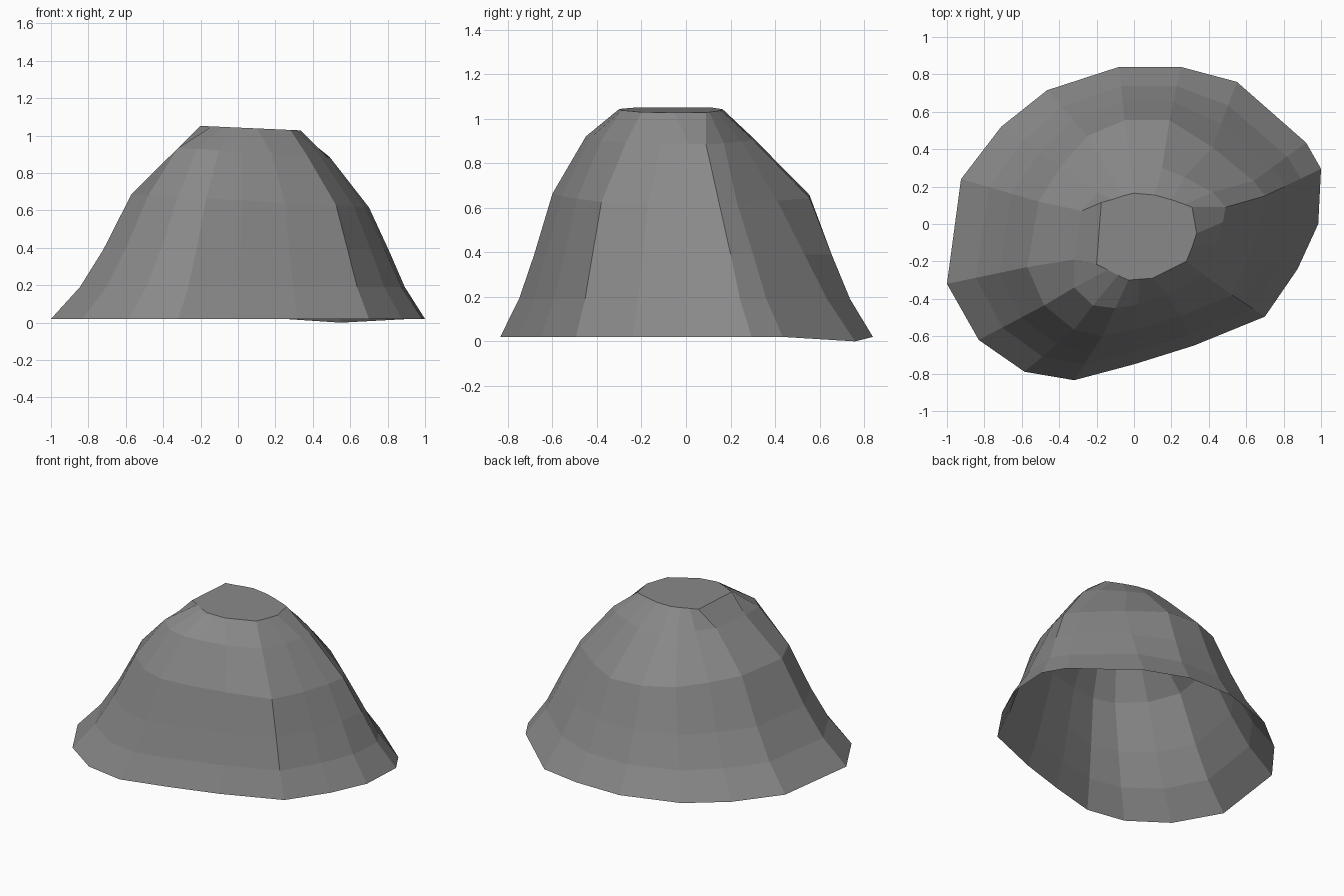
import bpy, bmesh
from mathutils import Vector

if "Cube" in bpy.data.objects:
    bpy.data.objects.remove(bpy.data.objects["Cube"])

# Plan outlines of the rock at four heights, one point per vertical ridge
RIM = [(-1, -.32), (-.83, -.62), (-.585, -.79), (-.32, -.835), (0, -.75), (.32, -.65),
       (.70, -.495), (.875, -.24), (.985, 0), (1, .295), (.92, .435), (.55, .76),
       (.25, .84), (-.08, .84), (-.465, .715), (-.71, .52), (-.925, .24)]
SHOULDER = [(-.57, -.23), (-.48, -.435), (-.32, -.565), (-.17, -.6), (.02, -.56), (.25, -.49),
            (.525, -.38), (.62, -.17), (.675, .02), (.70, .15), (.64, .23), (.42, .41),
            (.19, .555), (-.05, .555), (-.25, .47), (-.39, .31), (-.51, .12)]
CROWN = [(-.32, -.19), (-.32, -.34), (-.22, -.435), (-.1, -.45), (.02, -.43), (.18, -.38),
         (.37, -.27), (.44, -.11), (.475, .01), (.49, .09), (.42, .17), (.27, .25),
         (.15, .30), (-.02, .30), (-.11, .25), (-.19, .17), (-.28, .07)]
TOP = [(-.2, -.215), (-.14, -.245), (-.085, -.275), (-.03, -.3), (.03, -.295), (.1, -.29),
       (.28, -.2), (.31, -.125), (.335, -.05), (.31, .09), (.27, .105), (.2, .13),
       (.11, .155), (0, .165), (-.06, .15), (-.12, .13), (-.175, .115)]


def ring(outline, z, tilt=0):
    """Outline at height z, sinking towards +x by the tilt."""
    return [Vector((x, y, z - tilt * x)) for x, y in outline]


def blend(a, b, t, z):
    """Ring between two others, at height z."""
    return [Vector((*p.lerp(q, t).xy, z)) for p, q in zip(a, b)]


rim = ring(RIM, .02)
rim[11].z = 0  # lowest corner
shoulder = ring(SHOULDER, .655, .055)
rings = [rim,
         blend(rim, shoulder, .36, .19),
         blend(rim, shoulder, .65, .39),
         shoulder,
         ring(CROWN, .915, .06),
         ring(TOP, 1.043, .045)]

# Loft the rings, cap the top, leave the underside open
bm = bmesh.new()
loops = [[bm.verts.new(p) for p in r] for r in rings]
n = len(RIM)
for low, high in zip(loops, loops[1:]):
    for i in range(n):
        j = (i + 1) % n
        bm.faces.new((low[i], low[j], high[j], high[i]))
bm.faces.new(loops[-1])

mesh = bpy.data.meshes.new("rock")
bm.to_mesh(mesh)
bm.free()
rock = bpy.data.objects.new("rock", mesh)
bpy.context.collection.objects.link(rock)

# Single stone grey
stone = bpy.data.materials.new("stone grey")
stone.diffuse_color = (.25, .25, .25, 1)
stone.use_nodes = True
stone.node_tree.nodes["Principled BSDF"].inputs["Base Color"].default_value = stone.diffuse_color
mesh.materials.append(stone)
